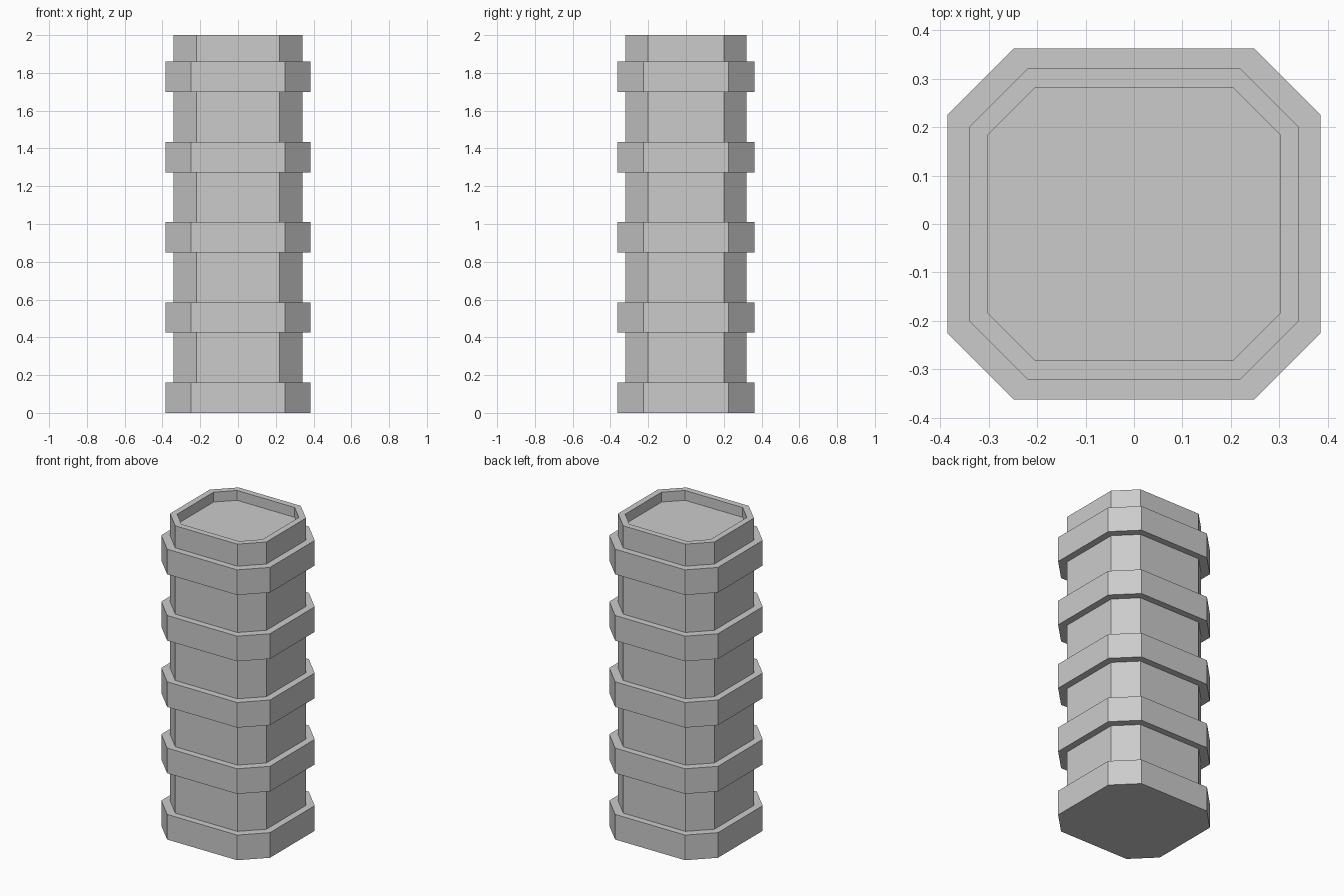
import bpy, bmesh

if "Cube" in bpy.data.objects:
    bpy.data.objects.remove(bpy.data.objects["Cube"])

# Chamfered-rectangle sections: half width, half depth, corner cut
BAND = (0.385, 0.363, 0.137)
SHAFT = (0.341, 0.321, 0.121)
RECESS = (0.302, 0.282, 0.098)
BAND_HEIGHT, PITCH, HEIGHT, RECESS_DEPTH = 0.161, 0.4245, 2.0, 0.063


def add_loop(bm, section, z):
    x, y, c = section
    points = [(x, c - y), (x, y - c), (x - c, y), (c - x, y),
              (-x, y - c), (-x, c - y), (c - x, -y), (x - c, -y)]
    return [bm.verts.new((px, py, z)) for px, py in points]


# Sections from the base upwards: five bands on a narrower shaft
levels = []
for i in range(5):
    z = i * PITCH
    if i:
        levels.append((SHAFT, z))
    levels += [(BAND, z), (BAND, z + BAND_HEIGHT), (SHAFT, z + BAND_HEIGHT)]

# Top rim and the shallow recess inside it
levels += [(SHAFT, HEIGHT), (RECESS, HEIGHT), (RECESS, HEIGHT - RECESS_DEPTH)]

# Skin the sections and close both ends
bm = bmesh.new()
loops = [add_loop(bm, s, z) for s, z in levels]
for a, b in zip(loops, loops[1:]):
    for i in range(8):
        j = (i + 1) % 8
        bm.faces.new((a[i], a[j], b[j], b[i]))
bm.faces.new(loops[0][::-1])
bm.faces.new(loops[-1])
bmesh.ops.recalc_face_normals(bm, faces=bm.faces)

mesh = bpy.data.meshes.new("banded_column")
bm.to_mesh(mesh)
bm.free()
bpy.context.collection.objects.link(bpy.data.objects.new("banded_column", mesh))
